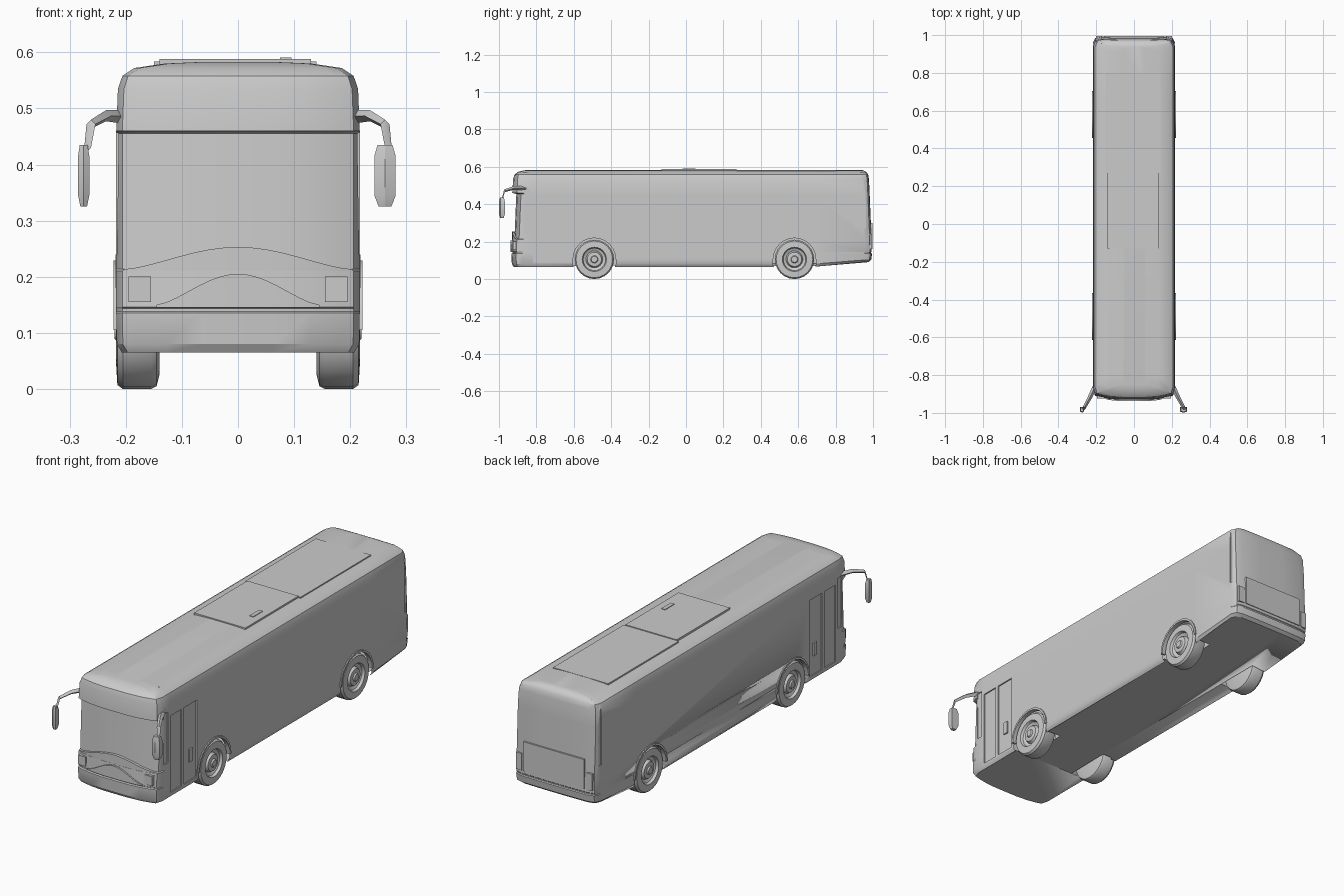
import bpy, bmesh, math
from mathutils import Matrix, Vector

if "Cube" in bpy.data.objects:
    bpy.data.objects.remove(bpy.data.objects["Cube"])

paint = bpy.data.materials.new("light_grey")
paint.use_nodes = True
grey = (0.6, 0.6, 0.6, 1)
paint.diffuse_color = grey
paint.node_tree.nodes["Principled BSDF"].inputs["Base Color"].default_value = grey

HALF = 0.217
AXLES = {"front": -0.49, "rear": 0.58}


def finish(name, bm, smooth=30):
    bmesh.ops.recalc_face_normals(bm, faces=bm.faces)
    mesh = bpy.data.meshes.new(name)
    bm.to_mesh(mesh)
    bm.free()
    ob = bpy.data.objects.new(name, mesh)
    bpy.context.collection.objects.link(ob)
    mesh.materials.append(paint)
    if smooth:
        bpy.ops.object.select_all(action="DESELECT")
        ob.select_set(True)
        bpy.context.view_layer.objects.active = ob
        bpy.ops.object.shade_smooth_by_angle(angle=math.radians(smooth))
    return ob


def box(name, lo, hi):
    bm = bmesh.new()
    lo, hi = Vector(lo), Vector(hi)
    m = Matrix.Translation((lo + hi) / 2) @ Matrix.Diagonal((*(hi - lo), 1))
    bmesh.ops.create_cube(bm, size=1, matrix=m)
    return finish(name, bm, 0)


def loft(name, rings, closed=False, smooth=30):
    bm = bmesh.new()
    vs = [[bm.verts.new(p) for p in r] for r in rings]
    pairs = list(zip(vs, vs[1:])) + ([(vs[-1], vs[0])] if closed else [])
    for a, b in pairs:
        for i in range(len(a)):
            j = (i + 1) % len(a)
            bm.faces.new((a[i], a[j], b[j], b[i]))
    if not closed:
        bm.faces.new(vs[0])
        bm.faces.new(vs[-1])
    return finish(name, bm, smooth)


def lathe(name, profile, centre, side, steps=24, closed=False):
    # profile of (radius, distance along the axle)
    rings = []
    for r, x in profile:
        turn = [2 * math.pi * k / steps for k in range(steps)]
        rings.append([(centre[0] + side * x, centre[1] + r * math.cos(t),
                       centre[2] + r * math.sin(t)) for t in turn])
    return loft(name, rings, closed)


def front_y(x, base):
    return base + 0.03 * (abs(x) / HALF) ** 3


def plan(z, half, front, rear, rise=0):
    # half outline from front centre to rear centre, then mirrored
    pts = [(half * f, front_y(half * f, front)) for f in (0.3, 0.6, 0.82, 0.95)]
    pts += [(half, front + 0.055), (half, -0.82), (half, 0.68), (half, rear - 0.035)]
    pts += [(half - 0.012, rear - 0.01), (half * 0.8, rear - 0.002), (half * 0.3, rear)]
    pts += [(-x, y) for x, y in reversed(pts)]
    return [(x, y, z + (rise if y > 0.7 else 0)) for x, y in pts]


# Body shell, with set-back windscreen under the overhanging header
body = loft("body", [
    plan(0.065, 0.207, -0.922, 0.975, 0.025),
    plan(0.08, 0.216, -0.932, 0.99, 0.022),
    plan(0.135, HALF, -0.935, 0.995),
    plan(0.138, HALF, -0.928, 0.99),
    plan(0.143, HALF, -0.928, 0.99),
    plan(0.146, HALF, -0.933, 0.993),
    plan(0.21, HALF, -0.93, 0.992),
    plan(0.214, HALF, -0.918, 0.992),
    plan(0.455, HALF, -0.908, 0.982),
    plan(0.46, HALF, -0.93, 0.982),
    plan(0.535, 0.214, -0.925, 0.978),
    plan(0.558, 0.206, -0.918, 0.974),
    plan(0.572, 0.185, -0.9, 0.965),
    plan(0.58, 0.13, -0.87, 0.95),
    plan(0.583, 0.06, -0.85, 0.94)])

# Cutters: wheel wells, door leaves, side quarter windows, rear lamps
cutters = []
for s in (-1, 1):
    for y in AXLES.values():
        cutters.append(lathe("well_cutter", [(0.118, 0.13), (0.118, 0.3)], (0, y, 0.105), s))
    for y0, y1, z0, z1 in ((-0.815, -0.735, 0.09, 0.455), (-0.715, -0.62, 0.09, 0.455),
                           (-0.865, -0.835, 0.24, 0.48), (0.945, 0.962, 0.27, 0.56)):
        a, b = sorted((s * 0.211, s * 0.3))
        cutters.append(box("panel_cutter", (a, y0, z0), (b, y1, z1)))
bpy.context.view_layer.objects.active = body
for c in cutters:
    mod = body.modifiers.new("cut", "BOOLEAN")
    mod.operation = "DIFFERENCE"
    mod.solver = "EXACT"
    mod.object = c
    bpy.ops.object.modifier_apply(modifier=mod.name)
    bpy.data.objects.remove(c)

# Arched dash panel on the lower windscreen, with a raised brow beneath it
xs = [0.2 * (k / 8 - 1) for k in range(17)]


def front_band(name, width, low, high, base):
    rings = []
    for x in xs:
        u = x / 0.2
        x, y = u * width, front_y(u * width, base)
        bump = math.cos(u * math.pi / 2) ** 1.5
        a, b = low(bump), high(bump)
        rings.append([(x, y, a), (x, y, b), (x, y + 0.03, b), (x, y + 0.03, a)])
    loft(name, rings)


front_band("dash_panel", 0.205, lambda b: 0.205, lambda b: 0.213 + 0.04 * b, -0.929)
front_band("nose_panel", 0.145, lambda b: 0.145, lambda b: 0.15 + 0.055 * b, -0.938)

# Wheels and arch lips
for where, y in AXLES.items():
    for s, tag in ((1, "left"), (-1, "right")):
        lathe(f"{where}_{tag}_wheel",
              [(0.08, 0.14), (0.1, 0.145), (0.105, 0.155), (0.105, 0.205), (0.098, 0.215),
               (0.065, 0.217), (0.06, 0.205), (0.045, 0.198), (0.038, 0.212), (0.02, 0.214),
               (0.016, 0.22)], (0, y, 0.105), s)
        bm_rings = []
        for k in range(13):
            t = math.pi * k / 12
            bm_rings.append([(s * x, y + r * math.cos(t), 0.105 + r * math.sin(t))
                             for r, x in ((0.114, 0.2), (0.114, 0.222), (0.124, 0.222), (0.124, 0.2))])
        loft(f"{where}_{tag}_arch_lip", bm_rings)

# Roof housings
box("roof_unit", (-0.14, -0.13, 0.57), (0.13, 0.27, 0.588))
box("rear_roof_panel", (-0.15, 0.27, 0.565), (0.14, 0.8, 0.584))
box("roof_vent", (0.075, -0.02, 0.58), (0.095, 0.05, 0.591))

# Rear engine cover and lamps
box("engine_cover", (-0.16, 0.97, 0.16), (0.16, 0.996, 0.3))
for s, tag in ((1, "left"), (-1, "right")):
    a, b = sorted((s * 0.17, s * 0.2))
    box(f"{tag}_rear_lamp", (a, 0.97, 0.16), (b, 0.994, 0.24))
    # Door handles and headlamps
    a, b = sorted((s * 0.208, s * 0.218))
    box(f"{tag}_door_handle", (a, -0.675, 0.18), (b, -0.65, 0.24))
    a, b = sorted((s * 0.155, s * 0.195))
    box(f"{tag}_headlamp", (a, -0.924, 0.155), (b, -0.9, 0.2))

    # Mirror arm swept forward from the header corner
    path = ((0.205, -0.86, 0.485, 0.012), (0.235, -0.92, 0.487, 0.01),
            (0.262, -0.97, 0.472, 0.008), (0.268, -0.982, 0.43, 0.006))
    loft(f"{tag}_mirror_arm", [[(s * (x + dx * r), y + dy * r * 0.5, z + dz * r)
                                for dx, dy, dz in ((1, 1, 0), (0, 0, 1), (-1, -1, 0), (0, 0, -1))]
                               for x, y, z, r in path])
    # Mirror head, slimmer on the right
    w, cx = (0.019, 0.262) if s > 0 else (0.01, 0.275)
    loft(f"{tag}_mirror", [[(s * (cx + w * f * dx), -0.984 + 0.015 * f * dy, z)
                            for dx, dy in ((1, 1), (-1, 1), (-1, -0.6), (0, -1), (1, -0.6))]
                           for z, f in ((0.325, 0.6), (0.345, 1), (0.415, 1), (0.435, 0.7))])
